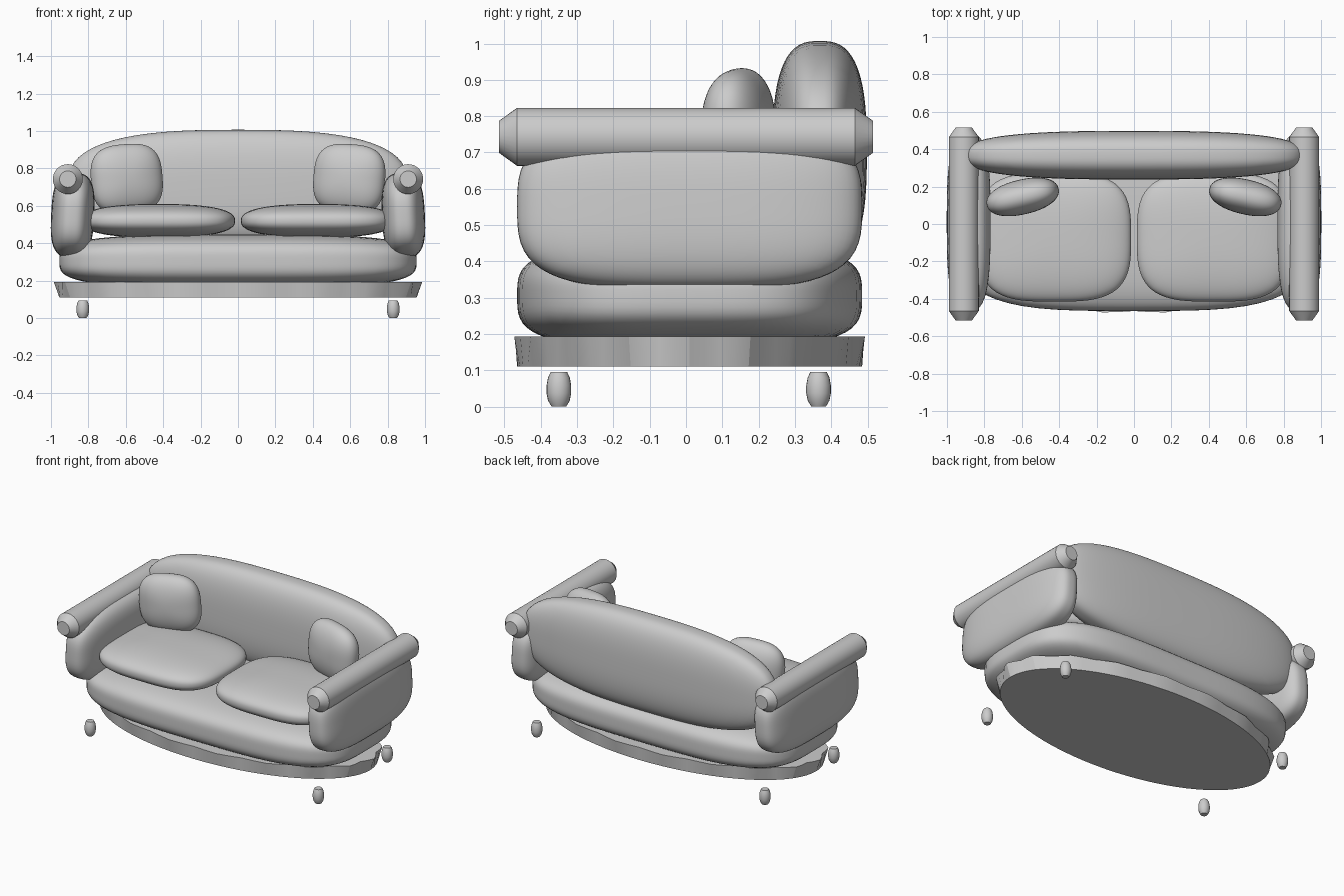
import bpy, bmesh
from math import sin, cos, pi
from mathutils import Vector

if "Cube" in bpy.data.objects:
    bpy.data.objects.remove(bpy.data.objects["Cube"])


def finish(name, bm, loc=(0, 0, 0), rot=(0, 0, 0), angle=0.9):
    bmesh.ops.recalc_face_normals(bm, faces=bm.faces[:])
    me = bpy.data.meshes.new(name)
    bm.to_mesh(me)
    bm.free()
    ob = bpy.data.objects.new(name, me)
    bpy.context.collection.objects.link(ob)
    ob.location, ob.rotation_euler = loc, rot
    bpy.ops.object.select_all(action='DESELECT')
    ob.select_set(True)
    bpy.context.view_layer.objects.active = ob
    bpy.ops.object.shade_smooth_by_angle(angle=angle)
    return ob


def padded(name, loc, half, thin, n, m, rot=(0, 0, 0)):
    """Upholstered block: n squares the outline, m the profile along the thin axis."""
    bm = bmesh.new()
    bmesh.ops.create_cube(bm, size=2)
    bmesh.ops.subdivide_edges(bm, edges=bm.edges[:], cuts=17, use_grid_fill=True)
    wide = [i for i in range(3) if i != thin]
    for v in bm.verts:
        p = [abs(c) for c in v.co]
        outline = sum(p[i] ** n for i in wide) ** (m / n)
        r = (outline + p[thin] ** m) ** (-1 / m)
        v.co = Vector(c * r * h for c, h in zip(v.co, half))
    return finish(name, bm, loc, rot)


def lathe(name, profile, loc, rot=(0, 0, 0), sides=32, angle=0.6):
    """Closed turned shape from (radius, height) pairs."""
    bm = bmesh.new()
    rings = [[bm.verts.new((r * cos(2 * pi * k / sides), r * sin(2 * pi * k / sides), z))
              for k in range(sides)] for r, z in profile]
    for a, b in zip(rings, rings[1:]):
        for k in range(sides):
            j = (k + 1) % sides
            bm.faces.new((a[k], a[j], b[j], b[k]))
    bm.faces.new(rings[0])
    bm.faces.new(rings[-1])
    return finish(name, bm, loc, rot, angle)


# Oval pleated plinth, clean at the bottom and rippled at the top
bm = bmesh.new()
N = 72
low, high = [], []
for k in range(N):
    t = 2 * pi * k / N
    w = 0.985 + 0.015 * cos(18 * t)
    low.append(bm.verts.new((0.955 * cos(t), 0.475 * sin(t), 0.11)))
    high.append(bm.verts.new((0.985 * w * cos(t), 0.49 * w * sin(t), 0.193)))
for k in range(N):
    j = (k + 1) % N
    bm.faces.new((low[k], low[j], high[j], high[k]))
bm.faces.new(low)
bm.faces.new(high)
finish("plinth", bm, (0, 0.01, 0), angle=0.3)

# Seat base and backrest
padded("seat_base", (0, 0.01, 0.305), (0.955, 0.475, 0.142), 2, 3.6, 3.5)
padded("backrest", (0, 0.368, 0.70), (0.91, 0.13, 0.307), 1, 2.75, 2.8)

leg = [(0.02, 0), (0.03, 0.017), (0.034, 0.037), (0.034, 0.058), (0.03, 0.08), (0.023, 0.095)]
roll = [(0.044, -0.515), (0.08, -0.465), (0.08, 0.465), (0.044, 0.515)]

for side, s in (("left", -1), ("right", 1)):
    # Seat cushion and scatter cushion
    padded(side + "_seat_cushion", (s * 0.425, -0.07, 0.52), (0.41, 0.345, 0.09), 2, 3.3, 2.5)
    padded(side + "_scatter_cushion", (s * 0.595, 0.145, 0.745), (0.195, 0.093, 0.185), 1, 2.9, 2.2,
           (0, s * 0.08, s * -0.23))
    # Arm panel with rolled top
    padded(side + "_arm", (s * 0.884, 0.01, 0.55), (0.115, 0.475, 0.227), 0, 3.3, 3.0,
           (0, s * -0.05, 0))
    lathe(side + "_arm_roll", roll, (s * 0.91, 0, 0.743), (pi / 2, 0, 0))
    # Turned feet
    for end, y in (("front", -0.35), ("back", 0.365)):
        lathe(f"{end}_{side}_foot", leg, (s * 0.83, y, 0), sides=20, angle=0.9)
